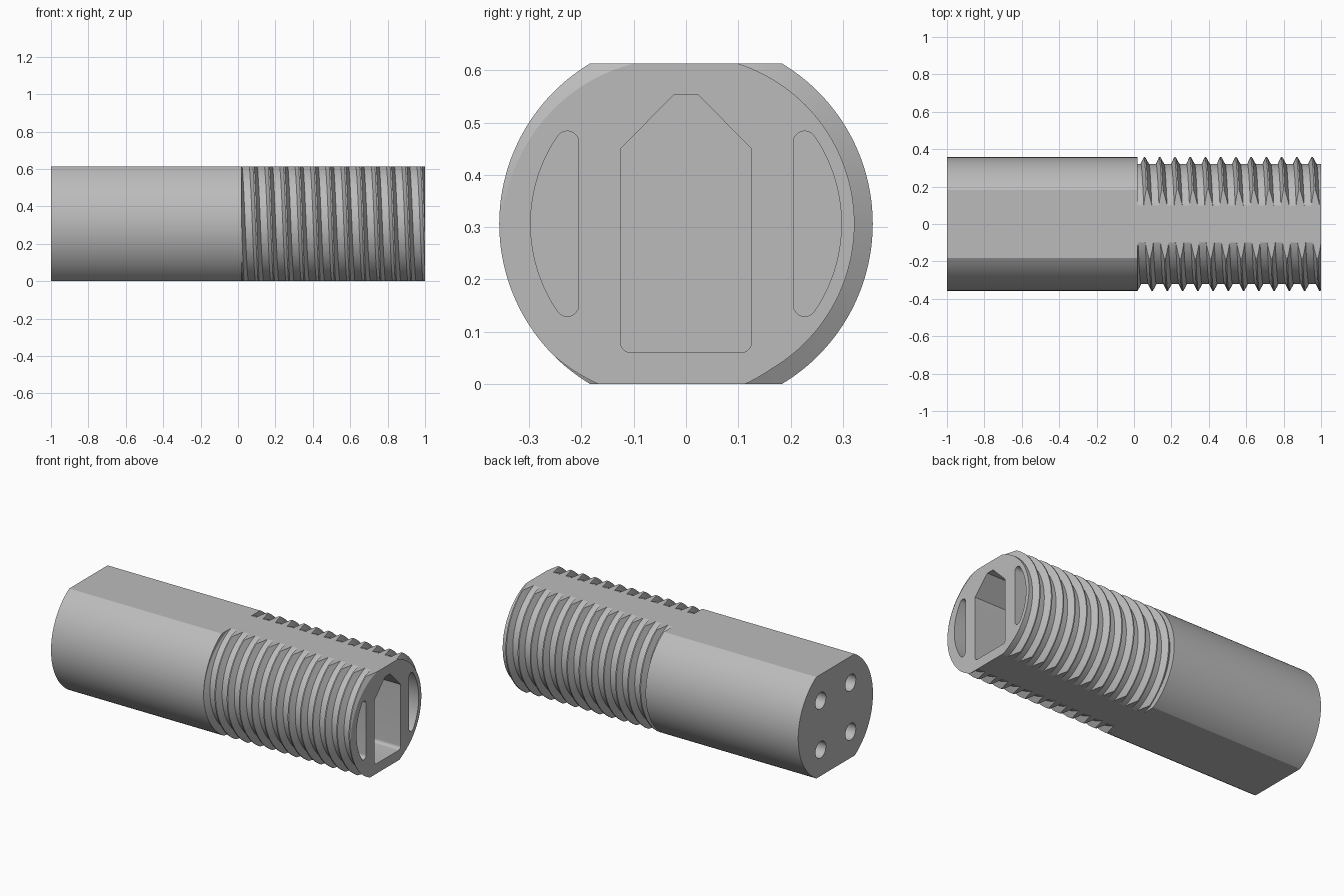
import bpy, bmesh
from math import sin, cos, tau, radians

if "Cube" in bpy.data.objects:
    bpy.data.objects.remove(bpy.data.objects["Cube"])

R, ROOT, H = 0.357, 0.322, 0.613     # crest radius, root radius, height across flats
MID = H / 2
PITCH, START, END = 0.0815, 0.02, 1.0
SEG = 144
CREST = END - PITCH * 209 / 360      # crest position along the axis at angle zero
BREAKS = (-0.253, -0.044, 0.044, 0.28)  # thread profile corners, in pitches


def thread_radius(x, turn):
    d = ((x - CREST) / PITCH - turn + 0.5) % 1 - 0.5
    a, b, c, e = BREAKS
    if d < b:
        t = (d - a) / (b - a)
    elif d > c:
        t = (e - d) / (e - c)
    else:
        t = 1
    return ROOT + (R - ROOT) * min(max(t, 0), 1)


def finish(name, bm):
    bmesh.ops.recalc_face_normals(bm, faces=bm.faces)
    mesh = bpy.data.meshes.new(name)
    bm.to_mesh(mesh)
    bm.free()
    ob = bpy.data.objects.new(name, mesh)
    bpy.context.collection.objects.link(ob)
    return ob


def threaded_rod():
    bm = bmesh.new()
    columns = []
    for j in range(SEG + 1):
        turn = j / SEG
        pts = [(-1, R), (START, R)]
        for m in range(-15, 3):
            for o in BREAKS:
                x = min(max(CREST + PITCH * (m + o + turn), START), END)
                pts.append((x, thread_radius(x, turn)))
        a = tau * turn
        columns.append([bm.verts.new((x, r * cos(a), MID + r * sin(a))) for x, r in pts])
    for p, q in zip(columns, columns[1:]):
        for k in range(len(p) - 1):
            bm.faces.new((p[k], p[k + 1], q[k + 1], q[k]))
    bmesh.ops.remove_doubles(bm, verts=bm.verts, dist=1e-5)
    bmesh.ops.dissolve_degenerate(bm, edges=bm.edges, dist=1e-6)
    bmesh.ops.holes_fill(bm, edges=[e for e in bm.edges if e.is_boundary], sides=0)
    return finish("threaded_plug", bm)


def arc(cy, cz, r, a0, a1, n):
    return [(cy + r * cos(radians(a0 + (a1 - a0) * i / n)),
             cz + r * sin(radians(a0 + (a1 - a0) * i / n))) for i in range(n + 1)]


def prism(name, pts, x0, x1):
    bm = bmesh.new()
    face = bm.faces.new([bm.verts.new((x0, y, z)) for y, z in pts])
    ext = bmesh.ops.extrude_face_region(bm, geom=[face], use_keep_orig=True)
    moved = [v for v in ext["geom"] if isinstance(v, bmesh.types.BMVert)]
    bmesh.ops.translate(bm, verts=moved, vec=(x1 - x0, 0, 0))
    ob = finish(name, bm)
    ob.hide_render = True
    return ob


plug = threaded_rod()
cutters = []

# Flats on top and bottom
for name, z0, z1 in (("top_flat", H, H + 0.2), ("bottom_flat", -0.2, 0)):
    cutters.append(prism(name, [(-0.5, z0), (0.5, z0), (0.5, z1), (-0.5, z1)], -1.2, 1.2))

# House-shaped centre pocket with rounded lower corners
house = arc(-0.105, 0.082, 0.02, 180, 270, 8) + arc(0.105, 0.082, 0.02, 270, 360, 8)
house = [(y, z - 0.002) for y, z in house]
house += [(0.125, 0.45), (0.023, 0.553), (-0.023, 0.553), (-0.125, 0.45)]
cutters.append(prism("centre_pocket", house, -0.6, 1.1))

# Crescent pockets at both sides
crescent = arc(0, 0, 0.297, -34.3, 34.3, 32)
crescent += arc(0.227, 0.155, 0.022, 34.3, 180, 14)[1:]
crescent += arc(0.227, -0.155, 0.022, 180, 325.7, 14)[:-1]
for side in (1, -1):
    cutters.append(prism("side_pocket", [(side * y, MID + z) for y, z in crescent], -0.6, 1.1))

# Four blind holes in the plain end
for sy in (1, -1):
    for sz in (1, -1):
        ring = arc(sy * 0.143, MID + sz * 0.148, 0.05, 0, 360, 40)[:-1]
        cutters.append(prism("end_hole", ring, -1.1, -0.75))

for cutter in cutters:
    mod = plug.modifiers.new(cutter.name, "BOOLEAN")
    mod.operation, mod.solver, mod.object = "DIFFERENCE", "EXACT", cutter

# Bake the cuts and drop the cutters
depsgraph = bpy.context.evaluated_depsgraph_get()
baked = bpy.data.meshes.new_from_object(plug.evaluated_get(depsgraph))
plug.modifiers.clear()
plug.data = baked
for cutter in cutters:
    bpy.data.objects.remove(cutter)

# Grey finish
grey = bpy.data.materials.new("plain_grey")
grey.use_nodes = True
grey.diffuse_color = (0.5, 0.5, 0.5, 1)
grey.node_tree.nodes["Principled BSDF"].inputs["Base Color"].default_value = (0.5, 0.5, 0.5, 1)
plug.data.materials.clear()
plug.data.materials.append(grey)

bpy.ops.object.select_all(action="DESELECT")
plug.select_set(True)
bpy.context.view_layer.objects.active = plug
bpy.ops.object.shade_smooth_by_angle(angle=radians(15))
